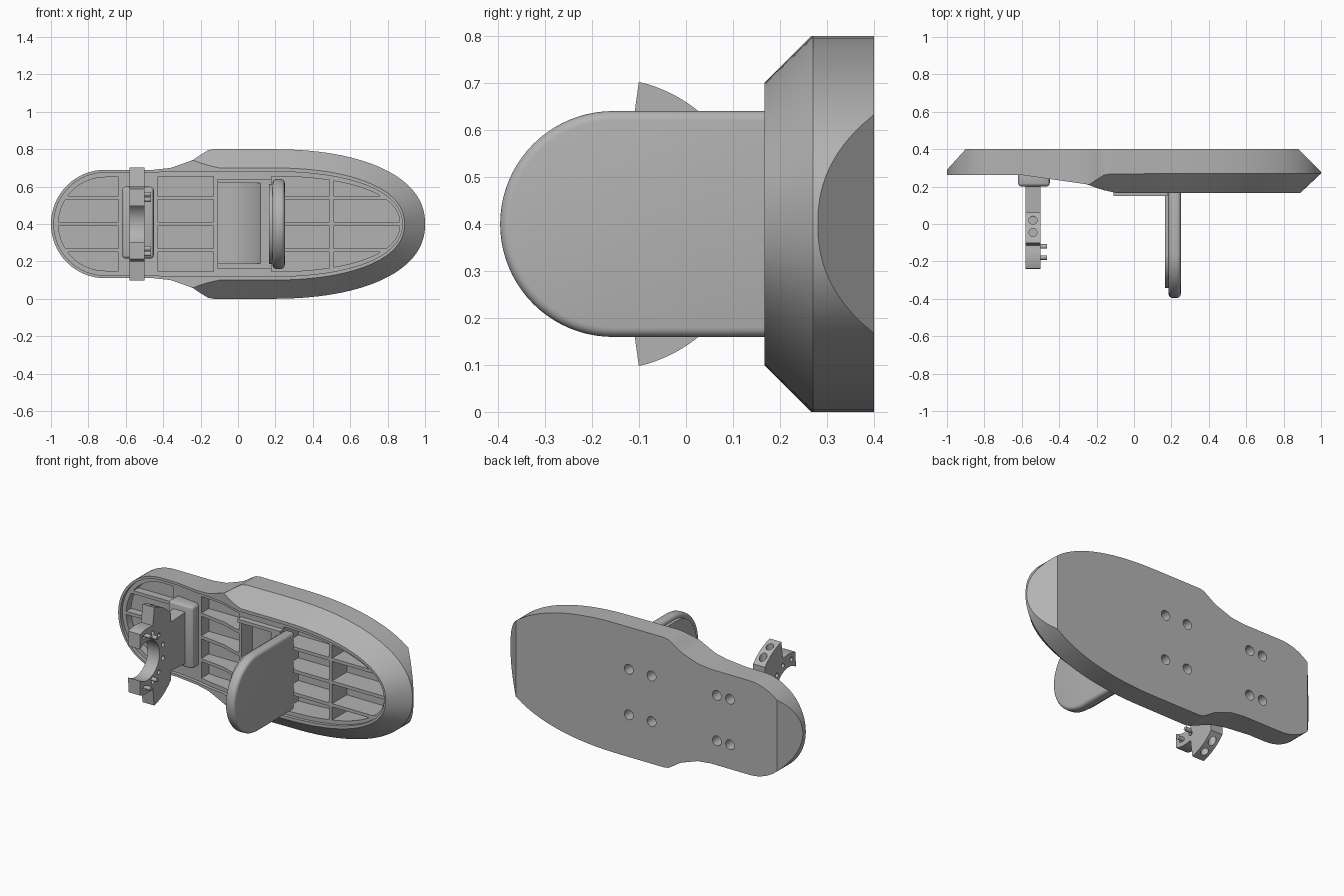
import bpy, bmesh, math
from mathutils import Vector

cube = bpy.data.objects.get("Cube")
if cube:
    bpy.data.objects.remove(cube)

gray = bpy.data.materials.new("plain gray")
gray.use_nodes = True
gray.diffuse_color = (0.45, 0.45, 0.45, 1)
gray.node_tree.nodes["Principled BSDF"].inputs["Base Color"].default_value = (0.45, 0.45, 0.45, 1)
MID = 0.4


def finish(name, bm):
    bmesh.ops.remove_doubles(bm, verts=bm.verts, dist=1e-5)
    bmesh.ops.recalc_face_normals(bm, faces=bm.faces)
    mesh = bpy.data.meshes.new(name)
    bm.to_mesh(mesh)
    bm.free()
    mesh.materials.append(gray)
    ob = bpy.data.objects.new(name, mesh)
    bpy.context.collection.objects.link(ob)
    return ob


def apply_mod(ob, kind, **settings):
    mod = ob.modifiers.new(kind.title(), kind)
    for key, value in settings.items():
        setattr(mod, key, value)
    bpy.ops.object.select_all(action='DESELECT')
    bpy.context.view_layer.objects.active = ob
    ob.select_set(True)
    bpy.ops.object.modifier_apply(modifier=mod.name)


def cut(ob, cutter, keep=False):
    apply_mod(ob, 'BOOLEAN', operation='DIFFERENCE', solver='EXACT', object=cutter)
    if not keep:
        bpy.data.objects.remove(cutter)


def add_prism(bm, pts, axis, a, b):
    """Extrude a closed 2D profile along an axis from a to b."""
    place = {'x': lambda p, t: (t, p[0], p[1]),
             'y': lambda p, t: (p[0], t, p[1]),
             'z': lambda p, t: (p[0], p[1], t)}[axis]
    lo, hi = ([bm.verts.new(place(p, t)) for p in pts] for t in (a, b))
    bm.faces.new(lo)
    bm.faces.new(hi)
    for i in range(len(pts)):
        j = (i + 1) % len(pts)
        bm.faces.new((lo[i], lo[j], hi[j], hi[i]))


def prism(name, pts, axis, a, b):
    bm = bmesh.new()
    add_prism(bm, pts, axis, a, b)
    return finish(name, bm)


def arc(cx, cy, r, start, end, n):
    angles = [math.radians(start + (end - start) * i / n) for i in range(n + 1)]
    return [(cx + r * math.cos(t), cy + r * math.sin(t)) for t in angles]


def circle(cx, cy, r, n=20):
    return arc(cx, cy, r, 0, 360, n)[:-1]


def rect(x0, y0, x1, y1):
    return [(x0, y0), (x1, y0), (x1, y1), (x0, y1)]


def slice_off(bm, point, normal):
    """Remove everything beyond a plane and close the cut."""
    geom = bm.verts[:] + bm.edges[:] + bm.faces[:]
    bmesh.ops.bisect_plane(bm, geom=geom, dist=1e-6, plane_co=point, plane_no=normal, clear_outer=True)
    bmesh.ops.holes_fill(bm, edges=[e for e in bm.edges if e.is_boundary])


def shell(rings):
    """Solid symmetric about mid height; each ring is a list of (x, y, half height)."""
    bm = bmesh.new()
    grid = [[[bm.verts.new((x, y, MID + s * h)) for x, y, h in ring] for s in (1, -1)] for ring in rings]
    for i in range(len(rings[0]) - 1):
        for top, low in (grid[0], grid[-1]):
            bm.faces.new((top[i], top[i + 1], low[i + 1], low[i]))
        for a, b in zip(grid, grid[1:]):
            for s in (0, 1):
                bm.faces.new((a[s][i], a[s][i + 1], b[s][i + 1], b[s][i]))
    bmesh.ops.remove_doubles(bm, verts=bm.verts, dist=1e-5)
    return bm


def front_y(x):
    knots = [(-2, 0.262), (-0.6, 0.262), (-0.25, 0.212), (-0.18, 0.185), (-0.1, 0.167), (2, 0.167)]
    for (x0, y0), (x1, y1) in zip(knots, knots[1:]):
        if x <= x1:
            return y0 + (y1 - y0) * (x - x0) / (x1 - x0)


SHOULDER = [(-0.6, 0.29), (-0.45, 0.29), (-0.36, 0.3), (-0.26, 0.335), (-0.24, 0.343),
            (-0.2, 0.37), (-0.16, 0.395), (-0.13, 0.4), (-0.1, 0.4)]


def left_end(r):
    steps = [math.pi / 2 * i / 16 for i in range(17)]
    return [(-0.71 - r * math.cos(t), r * math.sin(t)) for t in steps]


def right_end(a, b):
    steps = [math.pi / 2 * i / 28 for i in range(29)]
    return [(0.17 + a * math.sin(t) ** 0.89, b * max(math.cos(t), 0) ** 0.89) for t in steps]


def inset_ring(d, e):
    middle = [(x, min(h, 0.295) - d) for x, h in SHOULDER]
    return left_end(0.29 - d) + middle + right_end(0.72 - e, 0.295 - d)


# Base plate: wide shouldered slab with a sloping front edge
outer = left_end(0.29) + SHOULDER + right_end(0.83, 0.4)
inner = left_end(0.29) + [(x, min(h, 0.3 + front_y(x) - 0.167)) for x, h in SHOULDER] + right_end(0.72, 0.3)
back = [(x, 0.4, h) for x, h in outer]
side = [(x, 0.27 if x > 0.16 else front_y(x) + h - hi, h) for (x, h), (xi, hi) in zip(outer, inner)]
front = [(x, front_y(x), h) for x, h in inner]
bm = shell([back, side, front])
slice_off(bm, (-0.9, 0.4, 0), Vector((-0.11, 0.1, 0)).normalized())
slice_off(bm, (0.88, 0.4, 0), Vector((1, 1, 0)).normalized())
plate = finish("base_plate", bm)

# Shallow tray inside the rim
ring = inset_ring(0.015, 0.012)
cut(plate, finish("tray_cutter", shell([[(x, -0.1, h) for x, h in ring],
                                        [(x, front_y(x) + 0.02, h) for x, h in ring]])))

# Deep cells that leave a grid of ribs
ring = inset_ring(0.04, 0.025)
cells = bmesh.new()
for x0, x1 in ((-1, -0.64), (-0.43, -0.13), (0.18, 0.49), (0.51, 0.95)):
    for z0, z1 in ((0.14, 0.25), (0.27, 0.39), (0.41, 0.53), (0.55, 0.66)):
        bm = shell([[(x, y, h) for x, h in ring] for y in (-0.1, 0.33)])
        for point, normal in (((x0, 0, 0), (-1, 0, 0)), ((x1, 0, 0), (1, 0, 0)),
                              ((0, 0, z0), (0, 0, -1)), ((0, 0, z1), (0, 0, 1))):
            slice_off(bm, point, normal)
        part = bpy.data.meshes.new("cell")
        bm.to_mesh(part)
        bm.free()
        cells.from_mesh(part)
        bpy.data.meshes.remove(part)
cut(plate, finish("cell_cutter", cells))

# Screw holes in the back
bm = bmesh.new()
for x in (-0.58, -0.49, -0.045, 0.11):
    for z in (0.26, 0.54):
        add_prism(bm, circle(x, z, 0.03), 'y', 0.335, 0.5)
cut(plate, finish("screw_cutter", bm))

# Bracket foot with a concave hollow
foot = prism("bracket_foot", rect(-0.11, 0.15, 0.18, 0.3), 'z', 0.16, 0.64)
hollow = prism("hollow_cutter", [(-0.11, 0.05)] + arc(-0.11, 0.05, 0.25, 0, 90, 20), 'z', 0.19, 0.62)
cut(foot, hollow, keep=True)
cut(plate, hollow)


# Upright paddle with a round end and a thinner pad on its inner face
def paddle_outline(r):
    return [(0.2, MID - r), (0.2, MID + r)] + arc(-0.155, MID, r, 90, 270, 40)


paddle = prism("paddle", paddle_outline(0.24), 'x', 0.185, 0.25)
apply_mod(paddle, 'BEVEL', width=0.02, segments=4, limit_method='ANGLE', angle_limit=math.radians(50))
pad = prism("paddle_pad", paddle_outline(0.215), 'x', 0.165, 0.2)
for v in pad.data.vertices:
    if v.co.y < -0.155:
        v.co.y = -0.155 + (v.co.y + 0.155) * 0.87

# Clamp foot
clamp_foot = prism("clamp_foot", rect(-0.62, 0.215, -0.45, 0.6), 'y', 0.2, 0.3)
apply_mod(clamp_foot, 'BEVEL', width=0.02, segments=3, limit_method='ANGLE')

# C-shaped clamp with two wing tabs
CY = -0.17
half = [(0.22, 0.56), (0.06, 0.55)] + arc(CY, MID, 0.31, 42, 77, 10)
half += [(-0.115, 0.595)] + arc(CY, MID, 0.2, 78, 110, 8) + arc(CY, MID, 0.12, 126, 0, 20)
clamp = prism("clamp_arm", half + [(y, 2 * MID - z) for y, z in reversed(half[:-1])], 'x', -0.58, -0.5)
bm = bmesh.new()
for s in (-1, 1):
    for y in (-0.045, 0.02):
        add_prism(bm, circle(y, 0, 0.022), 'x', 0, 1)
        bm.verts.ensure_lookup_table()
        for v in bm.verts[-40:]:
            t, yy, off = v.co
            v.co = (-0.54 + off, yy, MID + s * (0.2 + 0.15 * t))
for angle in (-100, -70, -45, -15, 15, 45, 70, 100):
    y, z = arc(CY, MID, 0.16, angle, angle, 1)[0]
    add_prism(bm, circle(y, z, 0.014, 14), 'x', -0.7, -0.4)
cut(clamp, finish("clamp_hole_cutter", bm))

# Clamp pins
bm = bmesh.new()
for s in (-1, 1):
    for y, h in ((-0.12, 0.13), (-0.18, 0.16)):
        add_prism(bm, circle(y, MID + s * h, 0.012, 14), 'x', -0.53, -0.465)
pins = finish("clamp_pins", bm)

# Smooth the curved sides, keep the edges sharp
bpy.ops.object.select_all(action='DESELECT')
for ob in (plate, foot, paddle, pad, clamp_foot, clamp, pins):
    ob.select_set(True)
bpy.context.view_layer.objects.active = plate
bpy.ops.object.shade_smooth_by_angle(angle=math.radians(25))
